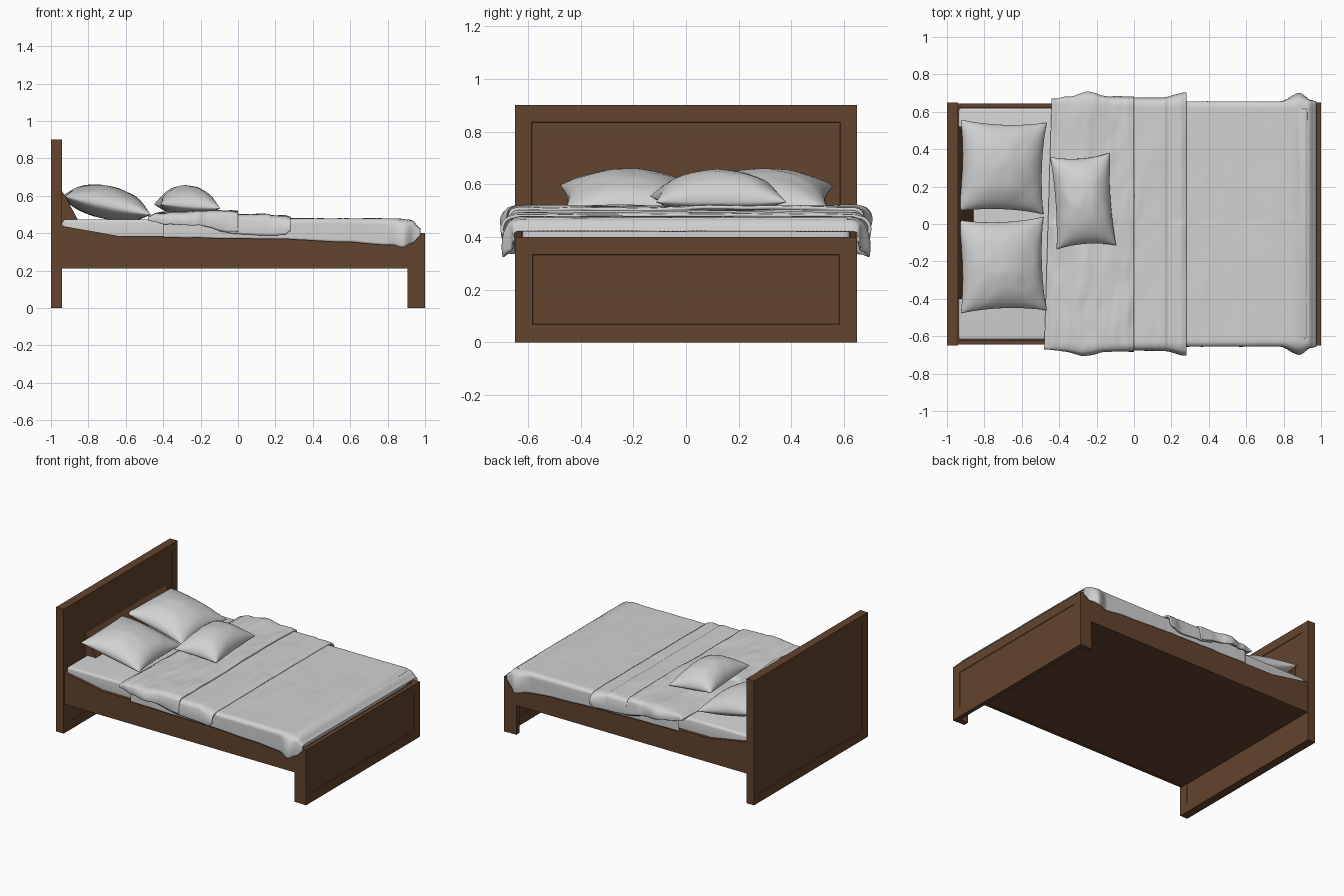
import bpy, bmesh, math
from mathutils import Vector, Matrix, noise

if "Cube" in bpy.data.objects:
    bpy.data.objects.remove(bpy.data.objects["Cube"])


def material(name, rgb):
    m = bpy.data.materials.new(name)
    m.diffuse_color = (*rgb, 1)
    m.use_nodes = True
    m.node_tree.nodes["Principled BSDF"].inputs["Base Color"].default_value = m.diffuse_color
    return m


WOOD = material("brown wood", (0.125, 0.056, 0.027))
LINEN = material("pale grey linen", (0.64, 0.64, 0.64))


def finish(name, bm, mat, smooth=None):
    me = bpy.data.meshes.new(name)
    bmesh.ops.recalc_face_normals(bm, faces=bm.faces)
    bm.to_mesh(me)
    bm.free()
    me.materials.append(mat)
    ob = bpy.data.objects.new(name, me)
    bpy.context.collection.objects.link(ob)
    if smooth:
        bpy.ops.object.select_all(action='DESELECT')
        bpy.context.view_layer.objects.active = ob
        ob.select_set(True)
        bpy.ops.object.shade_smooth_by_angle(angle=math.radians(smooth))
    return ob


def box(name, lo, hi, mat, bevel=0.0, segs=1, panel=None):
    """Box from two corners; panel = (margin, depth) insets the two x faces."""
    bm = bmesh.new()
    size = [b - a for a, b in zip(lo, hi)]
    mid = [(a + b) / 2 for a, b in zip(lo, hi)]
    bmesh.ops.create_cube(bm, size=1, matrix=Matrix.Translation(mid) @ Matrix.Diagonal((*size, 1)))
    if panel:
        sides = [f for f in bm.faces if abs(f.normal.x) > 0.9]
        bmesh.ops.inset_individual(bm, faces=sides, thickness=panel[0])
        bmesh.ops.inset_individual(bm, faces=sides, thickness=0.003, depth=-panel[1])
    if bevel:
        bmesh.ops.bevel(bm, geom=bm.edges[:], offset=bevel, segments=segs, profile=0.5, affect='EDGES')
    return finish(name, bm, mat, 40 if segs > 1 else None)


def prism(name, profile, y0, y1, mat):
    """Extrude an xz profile along y."""
    bm = bmesh.new()
    f = bm.faces.new([bm.verts.new((x, y0, z)) for x, z in profile])
    ext = bmesh.ops.extrude_face_region(bm, geom=[f])
    for v in ext["geom"]:
        if isinstance(v, bmesh.types.BMVert):
            v.co.y = y1
    return finish(name, bm, mat)


def lerp(points, x):
    """Piecewise smooth curve through (x, value) points."""
    if x <= points[0][0]:
        return points[0][1]
    for (xa, a), (xb, b) in zip(points, points[1:]):
        if x <= xb:
            t = (x - xa) / (xb - xa)
            return a + (b - a) * t * t * (3 - 2 * t)
    return points[-1][1]


def drape(name, x0, x1, half, top, hem, flare, wrinkle, thick, slant=0.0, nx=90, ny=110):
    """Cloth lying over the mattress and hanging down both long sides."""
    bm = bmesh.new()
    rows = []
    for i in range(nx + 1):
        u = i / nx
        row = []
        for j in range(ny + 1):
            v = 2 * j / ny - 1
            s, a = (1 if v > 0 else -1), abs(v)
            x = x0 + (x1 - x0) * u
            zt = lerp(top, x)
            t = max(0, (a - 0.75) / 0.25)
            y = half * min(a / 0.75, 1) + 0.024 * math.sin(min(t / 0.3, 1) * math.pi / 2)
            y += lerp(flare, x) * math.sin(t * 2.0)
            z = zt - (zt - lerp(hem, x)) * t ** 1.4
            n = noise.noise(Vector((x * 9, s * y * 4 + s * 7, z * 9)))
            n += 0.5 * noise.noise(Vector((x * 22, s * y * 7, s + 3)))
            z += wrinkle * n
            y += wrinkle * 0.8 * n * t
            row.append(bm.verts.new((x + slant * s * y * (1 - u), s * y, z)))
        rows.append(row)
    for i in range(nx):
        for j in range(ny):
            bm.faces.new((rows[i][j], rows[i + 1][j], rows[i + 1][j + 1], rows[i][j + 1]))
    ob = finish(name, bm, LINEN, 50)
    mod = ob.modifiers.new("thickness", 'SOLIDIFY')
    mod.thickness = thick
    mod.offset = -1
    return ob


def pillow(name, centre, half_x, half_y, h_top, h_bottom, tilt, turn, n=28):
    """Pinched cushion with corners drawn out."""
    bm = bmesh.new()
    for side, h in ((1, h_top), (-1, h_bottom)):
        grid = []
        for i in range(n + 1):
            u = math.sin((2 * i / n - 1) * math.pi / 2)
            row = []
            for j in range(n + 1):
                v = math.sin((2 * j / n - 1) * math.pi / 2)
                puff = max(0, (1 - u * u) * (1 - v * v)) ** 0.5
                z = side * h * puff * (1 + 0.06 * noise.noise(Vector((u * 3, v * 3, centre[1] * 9))))
                row.append(bm.verts.new((half_x * u * (1 - 0.08 * (1 - v * v)),
                                         half_y * v * (1 - 0.08 * (1 - u * u)), z)))
            grid.append(row)
        for i in range(n):
            for j in range(n):
                bm.faces.new((grid[i][j], grid[i + 1][j], grid[i + 1][j + 1], grid[i][j + 1]))
    bmesh.ops.remove_doubles(bm, verts=bm.verts[:], dist=0.0005)
    m = (Matrix.Translation(centre) @ Matrix.Rotation(math.radians(turn), 4, 'Z')
         @ Matrix.Rotation(math.radians(tilt), 4, 'Y'))
    bmesh.ops.transform(bm, matrix=m, verts=bm.verts[:])
    return finish(name, bm, LINEN, 60)


# Wooden frame
box("headboard", (-1.0, -0.65, 0), (-0.94, 0.65, 0.9), WOOD, panel=(0.09, 0.003))
box("footboard", (0.97, -0.65, 0), (1.0, 0.65, 0.4), WOOD, panel=(0.095, 0.003))
box("platform", (-0.95, -0.625, 0.212), (0.975, 0.625, 0.37), WOOD)
rail = [(-0.95, 0.21), (0.975, 0.21), (0.975, 0.375), (-0.64, 0.385), (-0.75, 0.405), (-0.95, 0.44)]
for side, label in ((1, "back"), (-1, "front")):
    prism(label + "_rail", rail, side * 0.622, side * 0.643, WOOD)
    y0, y1 = sorted((side * 0.61, side * 0.648))
    box(label + "_foot_post", (0.905, y0, 0), (0.985, y1, 0.4), WOOD)

# Brown bolster wedge behind the pillows
prism("bolster", [(-0.945, 0.46), (-0.85, 0.46), (-0.925, 0.6), (-0.945, 0.63)], -0.40, 0.52, WOOD)

# Mattress
box("mattress", (-0.938, -0.621, 0.36), (0.93, 0.621, 0.474), LINEN, bevel=0.018, segs=4)

# Flat cover tucked behind the footboard, with flared foot corners
drape("cover", -0.40, 0.976, 0.63,
      top=[(-0.4, 0.480), (0.85, 0.478), (0.93, 0.468), (0.976, 0.425)],
      hem=[(-0.4, 0.376), (0.2, 0.368), (0.6, 0.352), (0.82, 0.335), (0.88, 0.322), (0.93, 0.345), (0.976, 0.385)],
      flare=[(-0.4, 0.002), (0.78, 0.002), (0.885, 0.046), (0.95, 0.008), (0.976, 0.002)],
      wrinkle=0.0025, thick=0.006, nx=120)

# Turned-back blanket: lower layer, then crumpled upper fold
drape("blanket_lower_fold", -0.10, 0.28, 0.635,
      top=[(-0.1, 0.497), (0.165, 0.502), (0.18, 0.494), (0.25, 0.494), (0.28, 0.486)],
      hem=[(-0.1, 0.41), (0.0, 0.392), (0.15, 0.385), (0.25, 0.39), (0.28, 0.41)],
      flare=[(-0.1, 0.015), (0.15, 0.018), (0.28, 0.046)],
      wrinkle=0.004, thick=0.012, nx=60)
drape("blanket_upper_fold", -0.46, 0.0, 0.64,
      top=[(-0.46, 0.490), (-0.42, 0.508), (-0.2, 0.517), (-0.04, 0.518), (0.0, 0.512)],
      hem=[(-0.46, 0.468), (-0.35, 0.45), (-0.2, 0.435), (0.0, 0.40)],
      flare=[(-0.46, 0.008), (-0.36, 0.02), (-0.26, 0.042), (-0.14, 0.018), (0.0, 0.016)],
      wrinkle=0.011, thick=0.014, slant=0.03, nx=70)

# Pillows
pillow("back_pillow", (-0.705, 0.305, 0.547), 0.235, 0.245, 0.105, 0.07, 12, -2)
pillow("front_pillow", (-0.705, -0.22, 0.547), 0.235, 0.25, 0.105, 0.07, 12, 2)
pillow("small_pillow", (-0.272, 0.122, 0.543), 0.16, 0.248, 0.112, 0.05, 4, 4)
